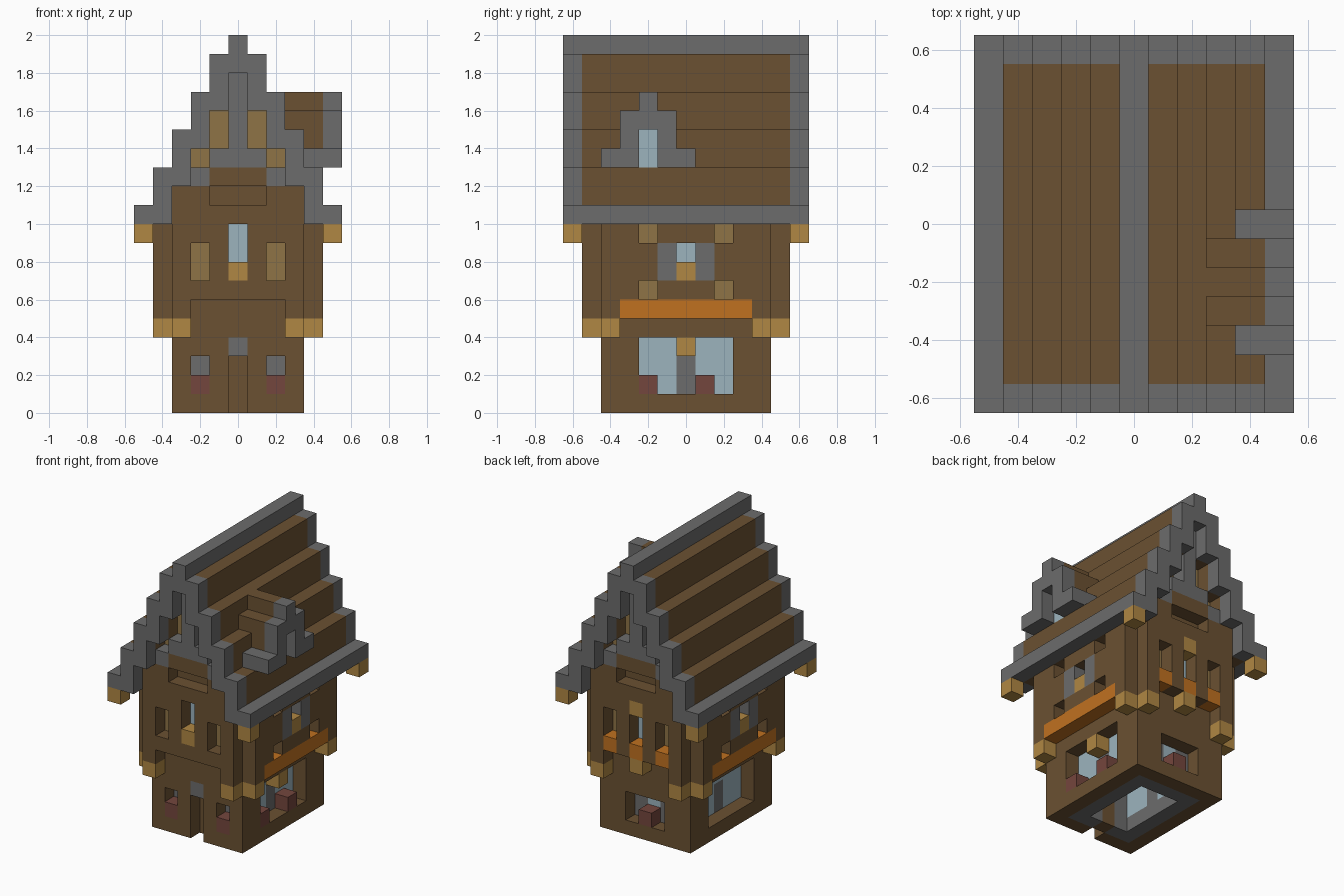
import bpy, bmesh, math
from mathutils import Vector

cube = bpy.data.objects.get("Cube")
if cube:
    bpy.data.objects.remove(cube)

UNIT = 0.1
COLOURS = {
    "brown_timber": "6b5132", "grey_stone": "6c6c6c", "tan_block": "b08743",
    "pale_glass": "9cb4be", "red_pot": "74463d", "orange_ledge": "c07120",
    "light_plank": "8f7446",
}
NAMES = list(COLOURS)
BROWN, GREY, TAN, GLASS, RED, ORANGE, PLANK = range(len(NAMES))


def linear(code):
    values = [int(code[i:i + 2], 16) / 255 for i in (0, 2, 4)]
    return [((v + 0.055) / 1.055) ** 2.4 if v > 0.04 else v / 12.92 for v in values] + [1]


materials = []
for name, code in COLOURS.items():
    mat = bpy.data.materials.new(name)
    mat.use_nodes = True
    mat.diffuse_color = linear(code)
    bsdf = mat.node_tree.nodes["Principled BSDF"]
    bsdf.inputs["Base Color"].default_value = linear(code)
    bsdf.inputs["Roughness"].default_value = 0.9
    materials.append(mat)

# The house is laid out in blocks: each cell holds its part and colour
cells = {}


def span(r):
    return range(r[0], r[1] + 1) if isinstance(r, tuple) else (r,)


def fill(part, colour, x, y, z):
    for i in span(x):
        for j in span(y):
            for k in span(z):
                cells[i, j, k] = (part, colour)


def carve(x, y, z):
    for i in span(x):
        for j in span(y):
            for k in span(z):
                cells.pop((i, j, k), None)


# Ground floor: timber outside, stone lining, open underneath
fill("ground_wall", BROWN, (-3, 3), (-4, 4), (0, 5))
fill("ground_lining", GREY, (-2, 2), (-3, 3), (0, 3))
carve((-1, 1), (-2, 2), (0, 3))
fill("ceiling", PLANK, (-1, 1), (-2, 2), 4)

# Front door and front windows with pots
carve(0, -4, (0, 2))
fill("door_lintel", GREY, 0, -4, 3)
fill("door", BROWN, 0, -3, (0, 2))
for x in (-2, 2):
    carve(x, -4, 2)
    fill("flower_pots", RED, x, -4, 1)

# Wide side windows
for s in (-1, 1):
    carve(3 * s, (-2, 2), (1, 3))
    fill("ground_glass", GLASS, 2 * s, (-2, 2), (1, 3))
    fill("ground_lining", GREY, 2 * s, 0, (1, 2))
fill("window_keystone", TAN, 3, 0, 3)
for y in (-2, 1):
    fill("flower_pots", RED, 3, y, 1)

# Back ground window
carve((-1, 1), 4, (1, 2))
fill("ground_glass", GLASS, 0, 3, (1, 2))
fill("flower_pots", RED, 0, 4, 1)

# Upper floor core and gable infill
fill("upper_lining", PLANK, (-3, 3), (-4, 4), (6, 9))
fill("attic_base", BROWN, (-3, 3), (-4, 4), (10, 11))
fill("attic_base", BROWN, (-2, 2), (-4, 4), 12)
for half, z in ((2, 13), (1, (14, 15)), (0, (16, 17))):
    fill("gable_infill", PLANK, (-half, half), (-4, 4), z)

# Upper side walls with ledge and framed window
for s in (-1, 1):
    w = 4 * s
    fill("upper_side_wall", BROWN, w, (-4, 4), (5, 9))
    fill("side_ledge", ORANGE, w, (-3, 3), 5)
    for y in (-2, 2):
        carve(w, y, 6)
        carve(w, y, 9)
    for y in (-1, 1):
        fill("side_shutters", GREY, w, y, (7, 8))
    fill("window_sills", TAN, w, 0, 7)
    carve(w, 0, 8)
    fill("upper_glass", GLASS, 3 * s, 0, 8)

# Front and back upper walls with gable truss
for s in (-1, 1):
    w = 5 * s
    fill("upper_end_wall", BROWN, (-3, 3), w, (5, 11))
    fill("upper_end_wall", BROWN, (-1, 1), w, 12)
    carve((-2, 2), w, 5)
    carve((-1, 1), w, 11)
    for x in (-2, 2):
        carve(x, w, (7, 8))
        fill("gable_truss", GREY, x, w, 12)
    fill("gable_truss", GREY, (-1, 1), w, 13)
    fill("gable_truss", GREY, 0, w, (14, 17))

# Front centre window
fill("window_sills", TAN, 0, -5, 7)
carve(0, -5, (8, 9))
fill("upper_glass", GLASS, 0, -4, (8, 9))

# Back centre window, window boxes and bracket
carve(0, 5, (7, 8))
fill("upper_glass", GLASS, 0, 4, (7, 8))
for x in (-2, 0, 2):
    fill("window_boxes", ORANGE, x, 5, 6)
for z in (5, 9):
    fill("window_brackets", TAN, 0, 5, z)

# Corner brackets and eave ends
for sx in (-1, 1):
    for sy in (-1, 1):
        fill("corner_brackets", TAN, 4 * sx, 4 * sy, 4)
        fill("corner_brackets", TAN, 3 * sx, 5 * sy, 4)
        fill("eave_ends", TAN, 5 * sx, 6 * sy, 9)

# Stepped roof with stone ridge, eaves and verges
for x in range(-5, 6):
    low = 18 - 2 * abs(x)
    z = {0: (18, 19), 5: (10, 10)}.get(abs(x), (low, low + 2))
    if abs(x) in (0, 5):
        fill("roof_trim", GREY, x, (-6, 6), z)
    else:
        fill("roof_steps", BROWN, x, (-5, 5), z)
        for y in (-6, 6):
            fill("roof_trim", GREY, x, y, z)

# Dormer on one roof slope
for s in (-1, 1):
    y = s - 2
    fill("dormer_roof", BROWN, (3, 4), y, (13, 15))
    fill("dormer_front", GREY, 5, y, (13, 15))
    fill("dormer_front", GREY, (4, 5), 2 * s - 2, 13)
fill("dormer_roof", BROWN, (3, 4), -2, (15, 16))
fill("dormer_front", GREY, 5, -2, (15, 16))
fill("dormer_glass", GLASS, 4, -2, (13, 14))


# Turn each part into a mesh of its exposed faces
def build(part):
    bm = bmesh.new()
    corners = {}

    def vert(p):
        key = tuple(round(2 * c) for c in p)
        if key not in corners:
            corners[key] = bm.verts.new(Vector(p) * UNIT)
        return corners[key]

    for (i, j, k), (owner, colour) in cells.items():
        if owner != part:
            continue
        centre = Vector((i, j, k + 0.5))
        for axis in range(3):
            for sign in (-1, 1):
                n = Vector((0, 0, 0))
                n[axis] = sign
                if (i + int(n.x), j + int(n.y), k + int(n.z)) in cells:
                    continue
                u = Vector((0, 0, 0))
                u[(axis + 1) % 3] = 0.5
                v = n.cross(u)
                mid = centre + n / 2
                face = bm.faces.new([vert(mid + a * u + b * v) for a, b in
                                     ((-1, -1), (1, -1), (1, 1), (-1, 1))])
                face.material_index = colour
    if bm.faces:
        bmesh.ops.dissolve_limit(bm, angle_limit=math.radians(1), verts=bm.verts[:],
                                 edges=bm.edges[:], delimit={"MATERIAL"})
        mesh = bpy.data.meshes.new(part)
        for mat in materials:
            mesh.materials.append(mat)
        bm.to_mesh(mesh)
        bpy.context.collection.objects.link(bpy.data.objects.new(part, mesh))
    bm.free()


for part in dict.fromkeys(owner for owner, _ in cells.values()):
    build(part)
